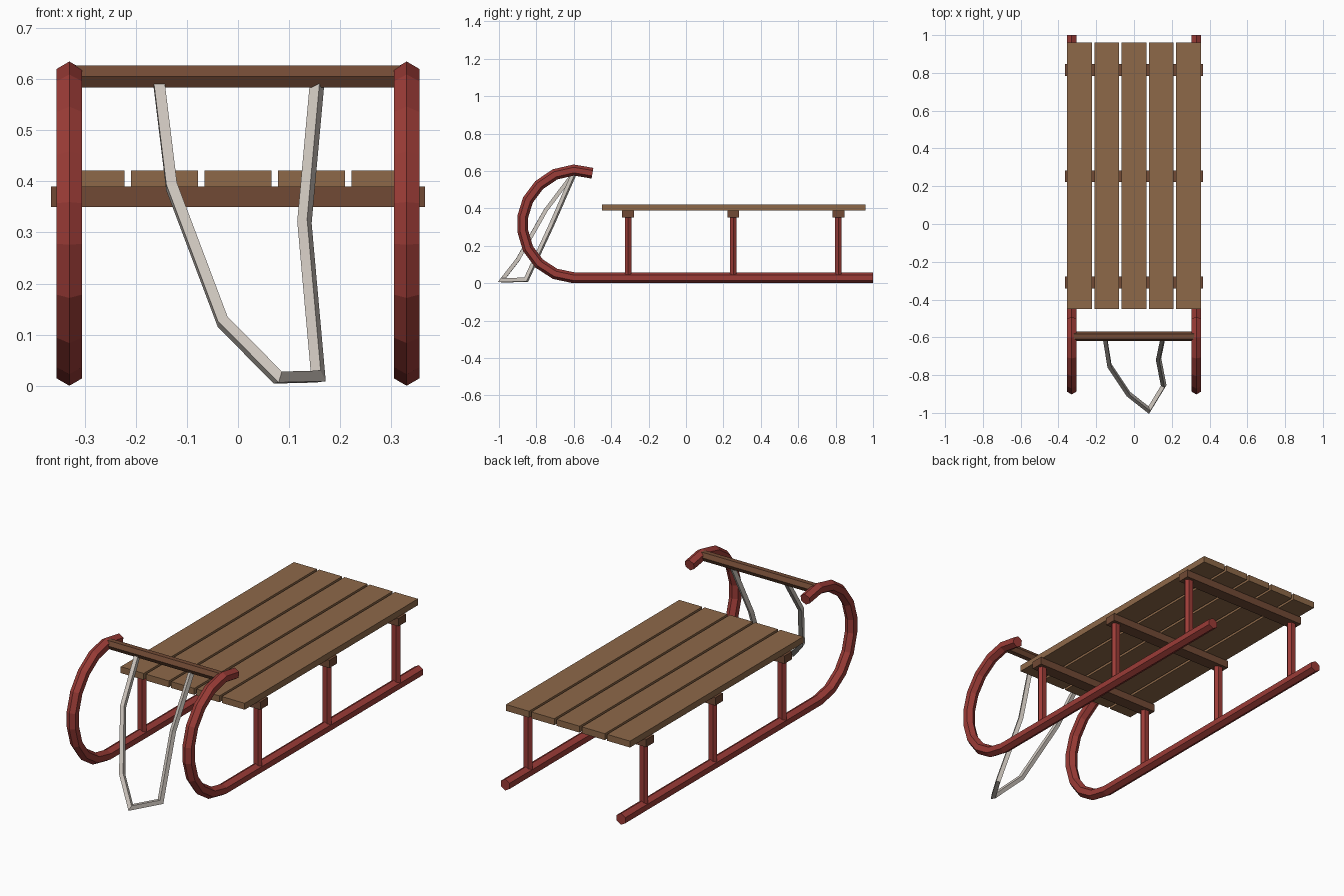
import bpy, bmesh, math
from mathutils import Vector

cube = bpy.data.objects.get("Cube")
if cube:
    bpy.data.objects.remove(cube, do_unlink=True)


def material(name, rgb):
    m = bpy.data.materials.new(name)
    m.use_nodes = True
    colour = (*rgb, 1)
    m.diffuse_color = colour
    m.node_tree.nodes["Principled BSDF"].inputs["Base Color"].default_value = colour
    return m


RED = material("red paint", (0.33, 0.045, 0.038))
WOOD = material("light wood", (0.27, 0.14, 0.066))
DARK_WOOD = material("dark wood", (0.165, 0.068, 0.035))
ROPE = material("grey rope", (0.60, 0.55, 0.50))


def finish(name, bm, mat):
    bmesh.ops.recalc_face_normals(bm, faces=bm.faces)
    mesh = bpy.data.meshes.new(name)
    bm.to_mesh(mesh)
    bm.free()
    mesh.materials.append(mat)
    obj = bpy.data.objects.new(name, mesh)
    bpy.context.collection.objects.link(obj)
    return obj


def box(name, centre, size, mat):
    bm = bmesh.new()
    bmesh.ops.create_cube(bm, size=1)
    bmesh.ops.scale(bm, vec=size, verts=bm.verts)
    bmesh.ops.translate(bm, vec=centre, verts=bm.verts)
    return finish(name, bm, mat)


def tube(name, path, radii, mat, side, sides=6, turn=0.0):
    """Sweep a polygon along a path with mitred joints."""
    pts = [Vector(p) for p in path]
    dirs = [(b - a).normalized() for a, b in zip(pts, pts[1:])]
    u = Vector(side)
    u = (u - dirs[0] * u.dot(dirs[0])).normalized()
    v = dirs[0].cross(u)
    angles = [turn + math.tau * i / sides for i in range(sides)]
    ring = [pts[0] + u * radii[0] * math.cos(a) + v * radii[1] * math.sin(a) for a in angles]
    bm = bmesh.new()
    rows = [[bm.verts.new(p) for p in ring]]
    for i, d in enumerate(dirs):
        normal = d + dirs[min(i + 1, len(dirs) - 1)]
        ring = [p + d * ((pts[i + 1] - p).dot(normal) / d.dot(normal)) for p in ring]
        rows.append([bm.verts.new(p) for p in ring])
    for r, s in zip(rows, rows[1:]):
        for j in range(sides):
            k = (j + 1) % sides
            bm.faces.new((r[j], r[k], s[k], s[j]))
    bm.faces.new(rows[0])
    bm.faces.new(rows[-1])
    return finish(name, bm, mat)


# Runners: straight hexagonal rails curling up at the front
curl = [(1, .029), (-.6, .029), (-.7, .05), (-.785, .105), (-.845, .185), (-.873, .28),
        (-.873, .355), (-.845, .445), (-.785, .525), (-.7, .582), (-.6, .605), (-.5, .588)]
for label, s in (("left", 1), ("right", -1)):
    tube(label + "_runner", [(s * .33, y, z) for y, z in curl], (.029, .029), RED,
         (1, 0, 0), turn=math.pi / 6)

# Cross beams with a post at each end
for label, y in (("front", -.31), ("middle", .253), ("rear", .815)):
    box(label + "_cross_beam", (0, y, .37), (.732, .063, .04), DARK_WOOD)
    for hand, s in (("left", 1), ("right", -1)):
        tube(f"{label}_{hand}_post", [(s * .33, y, .03), (s * .33, y, .355)], (.025, .02), RED, (1, 0, 0))

# Seat slats
for i in range(5):
    box(f"seat_slat_{i + 1}", ((i - 2) * .144, .255, .405), (.131, 1.41, .033), WOOD)

# Bar joining the curled tips
tube("front_bar", [(-.33, -.595, .605), (.33, -.595, .605)], (.025, .025), DARK_WOOD, (0, 1, 0))

# Pull rope
loop = [(-.155, -.595, .595), (-.13, -.75, .39), (-.03, -.9, .125), (.078, -.985, .016),
        (.157, -.855, .018), (.13, -.715, .32), (.155, -.595, .595)]
tube("pull_rope", loop, (.015, .015), ROPE, (1, 0, 0), sides=4, turn=math.pi / 4)
